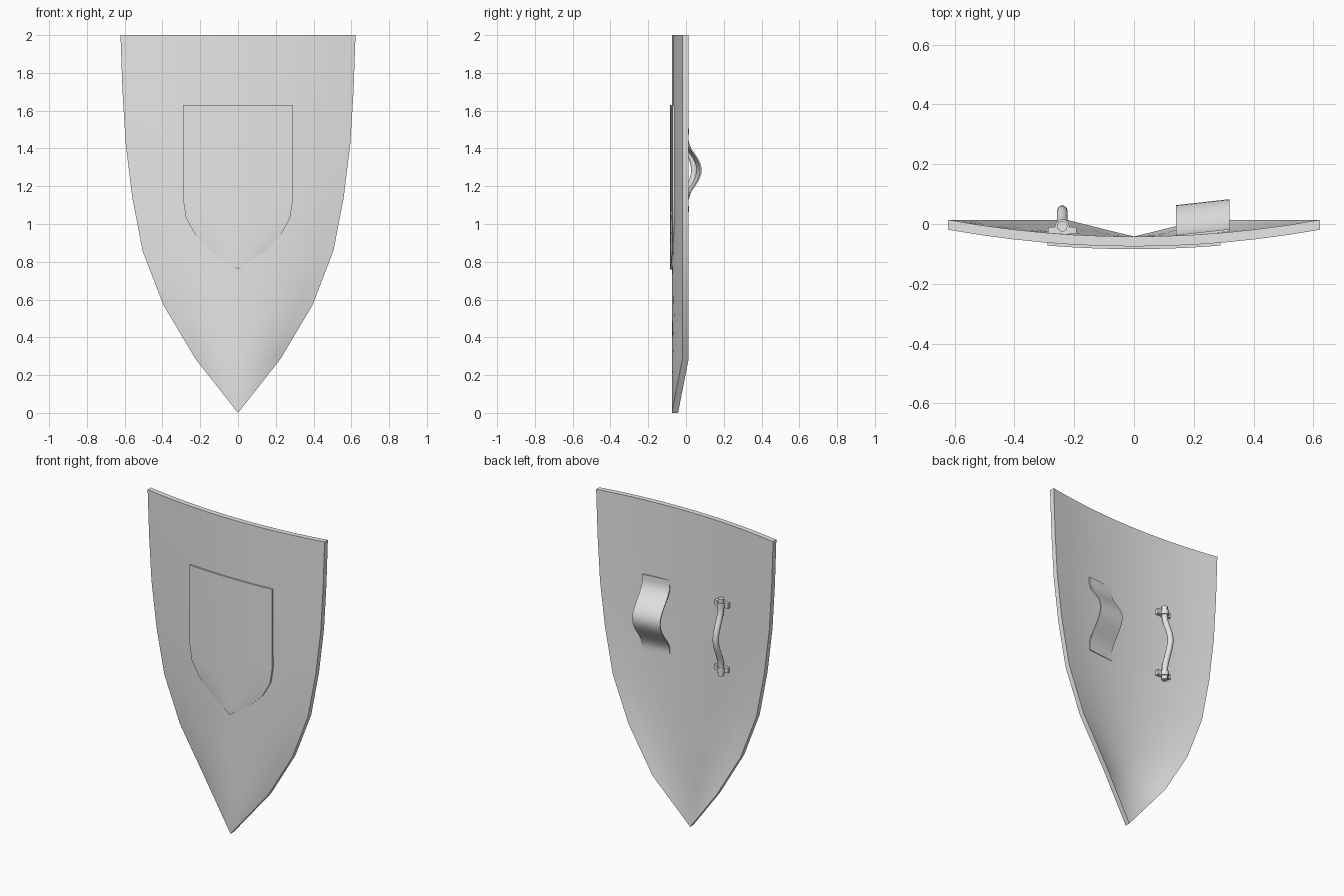
import bpy, bmesh, math

cube = bpy.data.objects.get("Cube")
if cube:
    bpy.data.objects.remove(cube, do_unlink=True)

grey = bpy.data.materials.new("plain grey")
grey.use_nodes = True
grey.diffuse_color = (0.8, 0.8, 0.8, 1)
grey.node_tree.nodes["Principled BSDF"].inputs["Base Color"].default_value = (0.8, 0.8, 0.8, 1)


def finish(obj, angle=35):
    obj.data.materials.clear()
    obj.data.materials.append(grey)
    bpy.ops.object.select_all(action='DESELECT')
    obj.select_set(True)
    bpy.context.view_layer.objects.active = obj
    bpy.ops.object.shade_smooth_by_angle(angle=math.radians(angle))


def slab(name, grid, thick):
    """Skin a grid of points and thicken it towards the back."""
    bm = bmesh.new()
    rows = [[bm.verts.new(p) for p in row] for row in grid]
    for a, b in zip(rows, rows[1:]):
        for i in range(len(a) - 1):
            bm.faces.new((a[i], a[i + 1], b[i + 1], b[i]))
    bmesh.ops.remove_doubles(bm, verts=bm.verts[:], dist=0.0005)
    ext = bmesh.ops.extrude_face_region(bm, geom=bm.faces[:], use_keep_orig=True)
    moved = [g for g in ext["geom"] if isinstance(g, bmesh.types.BMVert)]
    bmesh.ops.translate(bm, verts=moved, vec=(0, thick, 0))
    bmesh.ops.recalc_face_normals(bm, faces=bm.faces[:])
    me = bpy.data.meshes.new(name)
    bm.to_mesh(me)
    bm.free()
    obj = bpy.data.objects.new(name, me)
    bpy.context.collection.objects.link(obj)
    finish(obj)
    return obj


def bowed_grid(outline, front, depth, cols=12):
    """Rows of (z, half width), each bowed back by depth at its ends."""
    grid = []
    for z, w in outline:
        ts = [2 * i / cols - 1 for i in range(cols + 1)]
        if w == 0:
            grid.append([(0, front, z)] * (cols + 1))
        else:
            grid.append([(t * w, front + depth * t * t, z) for t in ts])
    return grid


# Main shield board
widths = [0, 0.225, 0.395, 0.505, 0.56, 0.595, 0.612, 0.622]
board = [(2 * i / 7, w) for i, w in enumerate(widths)]
slab("shield_board", bowed_grid(board, -0.075, 0.056), 0.033)

# Raised small shield on the front
badge = [(0.76, 0), (0.86, 0.147), (0.94, 0.225), (1.03, 0.275), (1.125, 0.29), (1.63, 0.29)]
slab("front_badge", bowed_grid(badge, -0.084, 0.012), 0.02)

# Arm strap: flat tabs at both ends, arched in the middle
MID = 1.285
strap = []
for i in range(25):
    d = -0.245 + 0.49 * i / 24
    t = min(abs(d) / 0.215, 1)
    rise = 0.1 * (0.5 + 0.5 * math.cos(math.pi * t))
    strap.append([(x, -0.045 + 0.02 * (x - 0.14) / 0.18 + rise, MID + d)
                  for x in (0.14, 0.2, 0.26, 0.32)])
slab("arm_strap", strap, 0.008)

# Hand grip: bowed round rod with straight ends
GX, GY = -0.24, -0.008
curve = bpy.data.curves.new("hand_grip", 'CURVE')
curve.dimensions = '3D'
curve.bevel_depth = 0.018
curve.bevel_resolution = 3
curve.use_fill_caps = True
line = curve.splines.new('POLY')
line.points.add(24)
for i, p in enumerate(line.points):
    d = -0.245 + 0.49 * i / 24
    t = min(abs(d) / 0.19, 1)
    p.co = (GX, GY + 0.026 * (1 + math.cos(math.pi * t)), MID + d, 1)
grip = bpy.data.objects.new("hand_grip", curve)
bpy.context.collection.objects.link(grip)
bpy.ops.object.select_all(action='DESELECT')
grip.select_set(True)
bpy.context.view_layer.objects.active = grip
bpy.ops.object.convert(target='MESH')
finish(bpy.context.object, 50)

# Brackets holding the grip: collar with two flat ears
for side, label in ((1, "upper"), (-1, "lower")):
    z = MID + side * 0.205
    bpy.ops.mesh.primitive_cylinder_add(vertices=16, radius=0.024, depth=0.032, location=(GX, GY, z))
    collar = bpy.context.object
    collar.name = label + "_grip_collar"
    finish(collar)
    bpy.ops.mesh.primitive_cube_add(size=1, location=(GX, -0.022, z))
    ears = bpy.context.object
    ears.name = label + "_grip_ears"
    ears.scale = (0.095, 0.024, 0.032)
    finish(ears)
